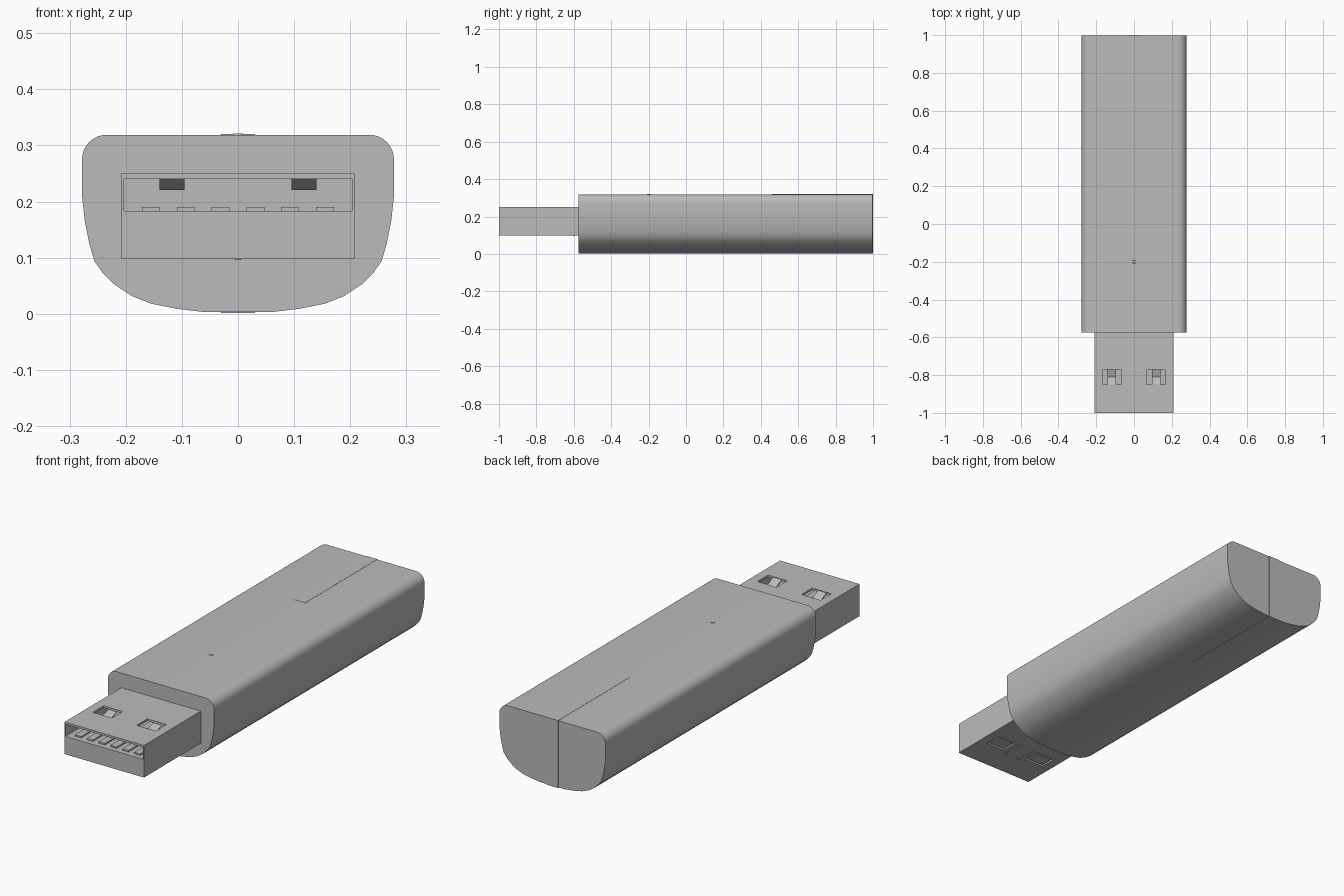
import bpy, bmesh, math
from mathutils import Vector

cube = bpy.data.objects.get("Cube")
if cube:
    bpy.data.objects.remove(cube, do_unlink=True)

grey = bpy.data.materials.new("mid_grey")
grey.use_nodes = True
colour = (0.5, 0.5, 0.5, 1)
grey.diffuse_color = colour
grey.node_tree.nodes["Principled BSDF"].inputs["Base Color"].default_value = colour


def finish(name, bm):
    bmesh.ops.recalc_face_normals(bm, faces=bm.faces)
    mesh = bpy.data.meshes.new(name)
    bm.to_mesh(mesh)
    bm.free()
    mesh.materials.append(grey)
    ob = bpy.data.objects.new(name, mesh)
    bpy.context.collection.objects.link(ob)
    return ob


def select(ob):
    bpy.ops.object.select_all(action='DESELECT')
    ob.select_set(True)
    bpy.context.view_layer.objects.active = ob


def box(name, x, y, z):
    """Box from (low, high) pairs on each axis."""
    bm = bmesh.new()
    bmesh.ops.create_cube(bm, size=1)
    for v in bm.verts:
        v.co = [(a + b) / 2 + c * (b - a) for (a, b), c in zip((x, y, z), v.co)]
    return finish(name, bm)


def extrude_profile(name, points, axis, low, high):
    """Extrude a closed 2D outline along x or y."""
    bm = bmesh.new()
    place = (lambda p, d: (p[0], d, p[1])) if axis == 'y' else (lambda p, d: (d, p[0], p[1]))
    face = bm.faces.new([bm.verts.new(place(p, low)) for p in points])
    new = bmesh.ops.extrude_face_region(bm, geom=[face])["geom"]
    shift = Vector(place((0, 0), high - low))
    bmesh.ops.translate(bm, vec=shift, verts=[g for g in new if isinstance(g, bmesh.types.BMVert)])
    return finish(name, bm)


def cut(target, cutters):
    for c in cutters:
        mod = target.modifiers.new("cut", 'BOOLEAN')
        mod.operation, mod.solver, mod.object = 'DIFFERENCE', 'EXACT', c
        select(target)
        bpy.ops.object.modifier_apply(modifier=mod.name)
        bpy.data.objects.remove(c, do_unlink=True)


# Housing: flat top with rounded corners and a boat-shaped belly
half = [(0.06, 0.003), (0.11, 0.009), (0.155, 0.018), (0.19, 0.032), (0.22, 0.052),
        (0.242, 0.074), (0.256, 0.094), (0.265, 0.125), (0.273, 0.165), (0.278, 0.21),
        (0.278, 0.275)]
for i in range(1, 9):
    a = math.radians(90 * i / 8)
    half.append((0.234 + 0.044 * math.cos(a), 0.275 + 0.044 * math.sin(a)))
outline = half + [(-x, z) for x, z in reversed(half)]
body = extrude_profile("housing", outline, 'y', -0.575, 0.998)
select(body)
bpy.ops.object.shade_smooth_by_angle(angle=math.radians(35))

# Thin band wrapping the rear end, top to bottom
band = [(0.46, 0.32), (1, 0.32), (1, 0.001), (0.46, 0.001),
        (0.46, 0.004), (0.997, 0.004), (0.997, 0.318), (0.46, 0.318)]
extrude_profile("rear_band", band, 'x', -0.03, 0.03)

# Small indicator light on top
bm = bmesh.new()
bmesh.ops.create_cone(bm, cap_ends=True, segments=16, radius1=0.01, radius2=0.008, depth=0.004)
bmesh.ops.translate(bm, vec=(0, -0.2, 0.319), verts=bm.verts)
finish("indicator_light", bm)

# Metal plug with open slot, spring windows and underside seam
plug = box("plug_shell", (-0.208, 0.208), (-1, -0.57), (0.098, 0.25))
cutters = [box("slot_cutter", (-0.203, 0.203), (-1.1, -0.6), (0.183, 0.24))]
for s in (-1, 1):
    x = sorted((s * 0.065, s * 0.165))
    cutters.append(box("window_cutter", x, (-0.85, -0.77), (0.22, 0.3)))
    cutters.append(box("lower_window_cutter", x, (-0.85, -0.77), (0.05, 0.106)))
    cutters.append(box("seam_cutter", sorted((s * 0.025, s * 0.045)), (-0.87, -0.866), (0.05, 0.101)))
    cutters.append(box("seam_side_cutter", sorted((s * 0.041, s * 0.045)), (-0.866, -0.75), (0.05, 0.101)))
cut(plug, cutters)

# Bent spring tongues inside the windows, and pads in the lower recesses
for s, side in ((-1, "right"), (1, "left")):
    x = sorted((s * 0.095, s * 0.14))
    spring = [(-0.85, 0.247), (-0.81, 0.226), (-0.77, 0.24), (-0.77, 0.236), (-0.81, 0.221), (-0.85, 0.241)]
    extrude_profile(side + "_spring", spring, 'x', *x)
    box(side + "_lower_pad", sorted((s * 0.073, s * 0.157)), (-0.842, -0.778), (0.1, 0.108))

# Contact strips in the slot
for i in range(6):
    cx = -0.155 + 0.062 * i
    box("contact_%d" % (i + 1), (cx - 0.016, cx + 0.016), (-0.975, -0.62), (0.181, 0.19))

# Small notch bump where the plug meets the housing underneath
bm = bmesh.new()
bmesh.ops.create_cone(bm, cap_ends=True, segments=12, radius1=0.005, radius2=0.005, depth=0.02)
bmesh.ops.translate(bm, vec=(0, -0.6, 0.106), verts=bm.verts)
finish("underside_pin", bm)
